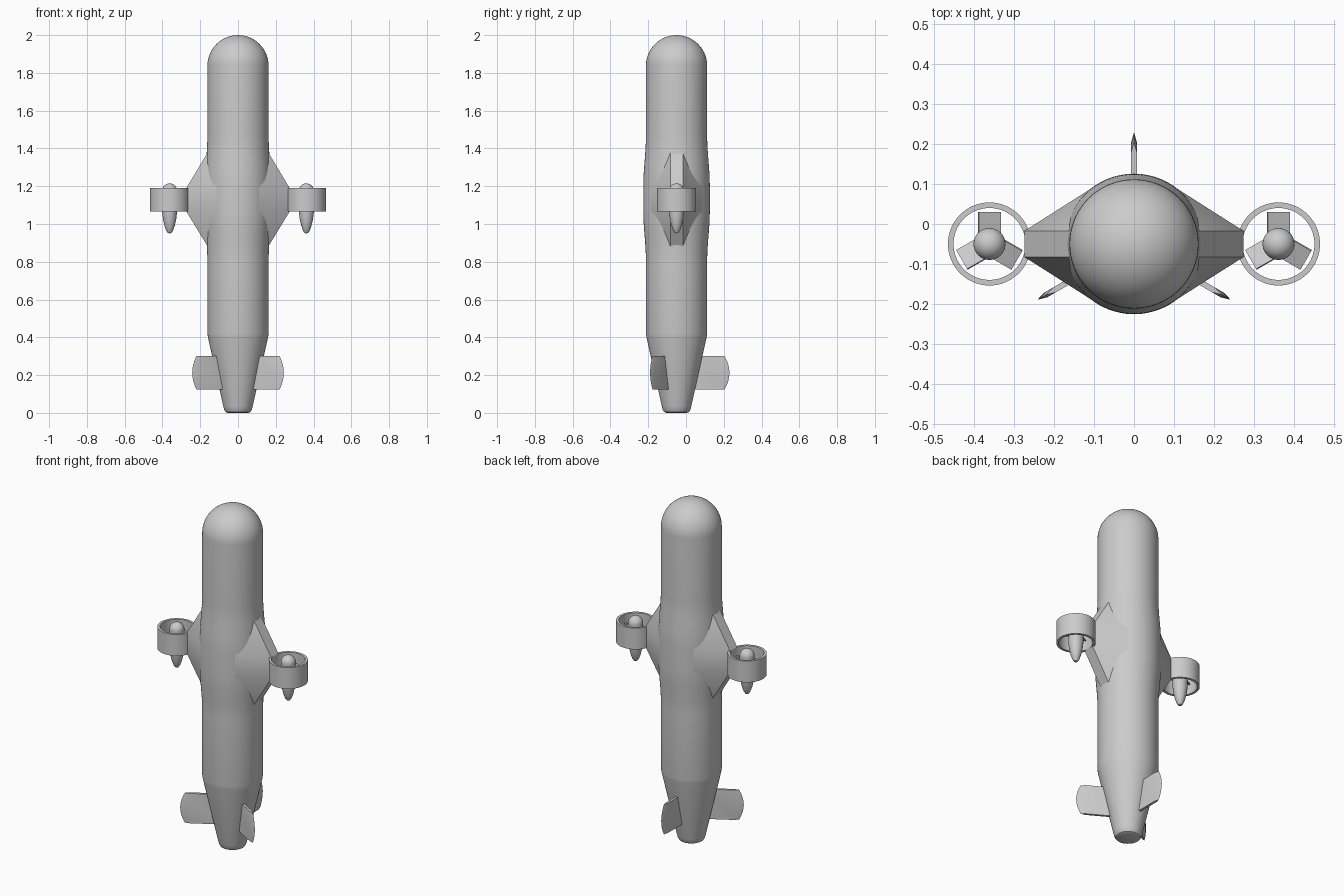
import bpy, bmesh, math
from mathutils import Matrix, Vector

cube = bpy.data.objects.get("Cube")
if cube:
    bpy.data.objects.remove(cube, do_unlink=True)

AXIS_Y = -0.05
grey = bpy.data.materials.new("plain_grey")
grey.use_nodes = True
grey.diffuse_color = (0.6, 0.6, 0.6, 1)
grey.node_tree.nodes["Principled BSDF"].inputs["Base Color"].default_value = (0.6, 0.6, 0.6, 1)


def finish(name, bm, location, angle=30):
    """Turn a bmesh into a placed, shaded object."""
    bmesh.ops.recalc_face_normals(bm, faces=bm.faces)
    mesh = bpy.data.meshes.new(name)
    bm.to_mesh(mesh)
    bm.free()
    mesh.materials.append(grey)
    obj = bpy.data.objects.new(name, mesh)
    obj.location = location
    bpy.context.collection.objects.link(obj)
    bpy.ops.object.select_all(action='DESELECT')
    obj.select_set(True)
    bpy.context.view_layer.objects.active = obj
    bpy.ops.object.shade_smooth_by_angle(angle=math.radians(angle))
    return obj


def lathe(name, profile, location, closed=False, steps=64):
    """Spin (radius, height) points about the vertical."""
    bm = bmesh.new()
    verts = [bm.verts.new((r, 0, z)) for r, z in profile]
    edges = [bm.edges.new(pair) for pair in zip(verts, verts[1:])]
    if closed:
        edges.append(bm.edges.new((verts[-1], verts[0])))
    bmesh.ops.spin(bm, geom=verts + edges, cent=(0, 0, 0), axis=(0, 0, 1),
                   angle=math.tau, steps=steps, use_duplicate=False)
    bmesh.ops.remove_doubles(bm, verts=bm.verts, dist=1e-5)
    return finish(name, bm, location)


def dome(radius, base, steps=14):
    """Quarter-circle profile from the rim up to the pole."""
    return [(radius * math.cos(i / steps * math.pi / 2),
             base + radius * math.sin(i / steps * math.pi / 2)) for i in range(steps + 1)]


def hull(name, points, location):
    bm = bmesh.new()
    for p in points:
        bm.verts.new(p)
    bmesh.ops.convex_hull(bm, input=bm.verts)
    bmesh.ops.dissolve_limit(bm, angle_limit=0.01, verts=bm.verts, edges=bm.edges)
    return finish(name, bm, location, 20)


# Hull with tapered tail, swollen waist and round nose
R, WAIST = 0.162, 0.176
waist = []
for i in range(9):
    blend = (1 - math.cos(math.pi * i / 8)) / 2
    waist.append((R + (WAIST - R) * blend, 0.8 + 0.27 * i / 8))
waist += [(r, 2.27 - z) for r, z in reversed(waist)]
tail = [(0, 0), (0.055, 0), (0.066, 0.005), (0.073, 0.016), (0.078, 0.035), (0.159, 0.4), (R, 0.42)]
lathe("main_body", tail + waist + dome(R, 2 - R), (0, AXIS_Y, 0))

# Side pylons flaring out of the waist
for side, label in ((1, "left"), (-1, "right")):
    points = []
    for s in (1, -1):
        points += [(side * x, s * y, z) for x, y, z in (
            (0.274, 0.033, 1.067), (0.274, 0.033, 1.19),
            (0.16, 0.033, 1.38), (0.16, 0.033, 0.88),
            (0.093, 0.148, 1.067), (0.093, 0.148, 1.2),
            (0.05, 0.033, 1.38), (0.05, 0.033, 0.88))]
    hull(label + "_pylon", points, (0, AXIS_Y, 0))

    # Ducted thruster: ring, pod and three pitched blades
    centre = (side * 0.362, AXIS_Y, 0)
    lathe(label + "_duct", [(0.09, 1.065), (0.104, 1.065), (0.104, 1.19), (0.09, 1.19)],
          centre, closed=True)
    pod = [(0, 0.95), (0.01, 0.953), (0.018, 0.965), (0.027, 0.99), (0.035, 1.025), (0.04, 1.065)]
    lathe(label + "_pod", pod + dome(0.04, 1.175), centre, steps=32)
    bm = bmesh.new()
    for k in range(3):
        place = (Matrix.Translation((0, 0, 1.13))
                 @ Matrix.Rotation(math.radians(90 + 120 * k), 4, 'Z')
                 @ Matrix.Rotation(math.radians(25), 4, 'X')
                 @ Matrix.Translation((0.05, 0, 0))
                 @ Matrix.Diagonal((0.06, 0.06, 0.006, 1)))
        bmesh.ops.create_cube(bm, size=1, matrix=place)
    finish(label + "_propeller", bm, centre)

# Three tail fins with a bowed, sharpened tip
LOW, HIGH, HALF = 0.125, 0.3, 0.007
for k, label in enumerate(("back", "right", "left")):
    points = [(r, s * HALF, z) for r in (0.06, 0.225) for s in (1, -1) for z in (LOW, HIGH)]
    for i in range(9):
        t = i / 4 - 1
        z = (LOW + HIGH) / 2 + t * (HIGH - LOW) / 2
        bow = 0.255 + 0.025 * (1 - t * t)
        points += [(bow, 0, z), (bow - 0.025, HALF, z), (bow - 0.025, -HALF, z)]
    turn = Matrix.Rotation(math.radians(90 + 120 * k), 3, 'Z')
    hull(label + "_tail_fin", [turn @ Vector(p) for p in points], (0, AXIS_Y, 0))
